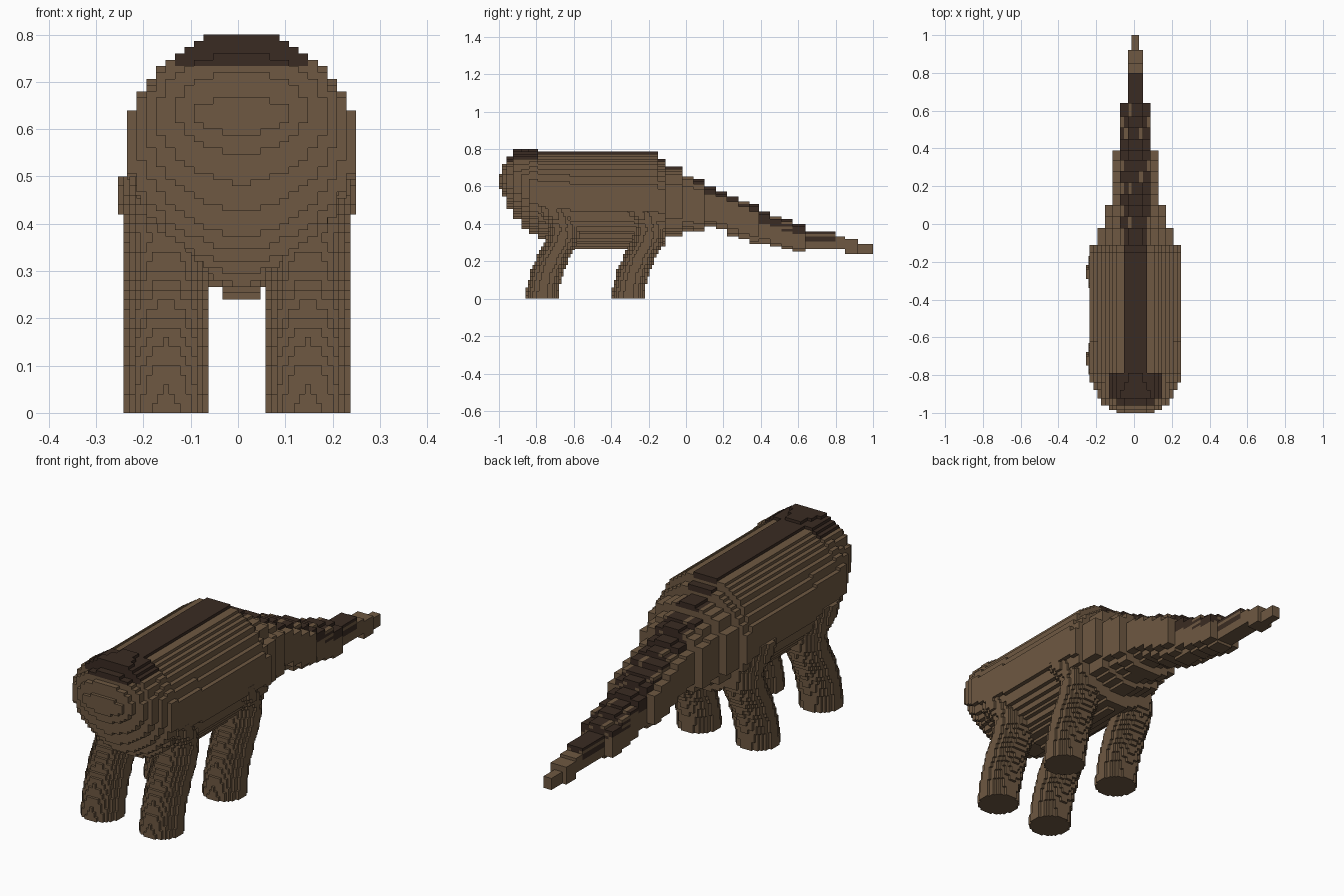
import bpy, bmesh, random

if "Cube" in bpy.data.objects:
    bpy.data.objects.remove(bpy.data.objects["Cube"])

random.seed(4)


def material(name, rgb):
    m = bpy.data.materials.new(name)
    m.diffuse_color = (*rgb, 1)
    m.use_nodes = True
    m.node_tree.nodes["Principled BSDF"].inputs["Base Color"].default_value = m.diffuse_color
    return m


BROWN = material("brown hide", (0.156, 0.099, 0.054))
DARK = material("dark brown back", (0.042, 0.024, 0.016))


def steps(a, b, n):
    return [a + (b - a) * i / n for i in range(n + 1)]


def voxel_object(name, xs, ys, zs, inside, is_dark=None):
    """Blocky solid: keep only the faces between filled and empty cells."""
    grid = (xs, ys, zs)
    filled = {}
    for i in range(len(xs) - 1):
        for j in range(len(ys) - 1):
            for k in range(len(zs) - 1):
                x, y, z = (xs[i] + xs[i+1]) / 2, (ys[j] + ys[j+1]) / 2, (zs[k] + zs[k+1]) / 2
                if inside(x, y, z, j):
                    filled[i, j, k] = int(bool(is_dark and is_dark(x, y, z, j)))
    bm = bmesh.new()
    verts = {}

    def vert(c):
        if c not in verts:
            verts[c] = bm.verts.new([grid[a][c[a]] for a in range(3)])
        return verts[c]

    for cell, colour in filled.items():
        for a in range(3):
            u, v = (a + 1) % 3, (a + 2) % 3
            for side in (0, 1):
                near = list(cell)
                near[a] += 2 * side - 1
                if tuple(near) in filled:
                    continue
                loop = []
                for du, dv in ((0, 0), (1, 0), (1, 1), (0, 1)):
                    c = list(cell)
                    c[a] += side
                    c[u] += du
                    c[v] += dv
                    loop.append(vert(tuple(c)))
                f = bm.faces.new(loop if side else loop[::-1])
                f.material_index = colour
    me = bpy.data.meshes.new(name)
    bm.to_mesh(me)
    bm.free()
    me.materials.append(BROWN)
    me.materials.append(DARK)
    ob = bpy.data.objects.new(name, me)
    bpy.context.collection.objects.link(ob)
    return ob


# Body and tail slabs: start y, top z, bottom z, half width
SLABS = [
    (-1.0, .67, .59, .10), (-.985, .72, .55, .14), (-.96, .76, .49, .18),
    (-.925, .80, .43, .205), (-.88, .795, .38, .225), (-.84, .79, .35, .245),
    (-.79, .78, .32, .245), (-.73, .78, .30, .245), (-.62, .78, .28, .245),
    (-.15, .74, .28, .245), (-.11, .70, .34, .20), (-.02, .655, .365, .17),
    (.04, .63, .36, .17), (.10, .595, .39, .125), (.16, .57, .37, .125),
    (.22, .55, .34, .125), (.28, .52, .32, .125), (.34, .50, .30, .125),
    (.39, .465, .30, .085), (.45, .44, .28, .085), (.51, .42, .27, .085),
    (.57, .40, .26, .085), (.64, .36, .27, .045), (.80, .33, .26, .045),
    (.85, .32, .24, .045), (.92, .287, .243, .022),
]
CX, COL = 0.0075, 0.0403


def in_body(x, y, z, j):
    _, top, bottom, hw = SLABS[j]
    d = abs(x - CX)
    if hw < .05:                              # square tail tip
        return d < hw and bottom < z < top
    if y > -.11:                              # wide block columns on the tail
        d = (int(d / COL) + .5) * COL - .01
    mid, hh = (top + bottom) / 2, (top - bottom) / 2
    n = 2 if z > mid or y > -.11 else 1.75
    return (d / hw) ** n + (abs(z - mid) * .97 / hh) ** n < 1


def dark_back(x, y, z, j):
    top, d = SLABS[j][1], abs(x - CX)
    if y < -.79:                              # crown patch
        return y > -.96 and d < .15 and z > (.735 if y < -.88 else .75)
    if y < -.02:                              # back stripe
        return d < .06 and z > top - .025
    if y < .80:                               # mottled tail top
        return z > top - .06 and d < .085 and (d < .03 or random.random() < .8)
    return False


voxel_object("body_and_tail", steps(CX - 12 * COL / 2, CX + 12 * COL / 2, 24),
             [s[0] for s in SLABS] + [1.0], steps(.24, .80, 42), in_body, dark_back)

# Legs: height, backward shift, radius along the bent centre line
LEG = [(0, 0, .089), (.08, .01, .088), (.16, .032, .088), (.24, .07, .09),
       (.32, .108, .088), (.38, .12, .085), (.44, .07, .10), (.52, .03, .10)]


def leg_at(z):
    for (z0, s0, r0), (z1, s1, r1) in zip(LEG, LEG[1:]):
        if z <= z1:
            t = (z - z0) / (z1 - z0)
            return s0 + (s1 - s0) * t, r0 + (r1 - r0) * t


def make_leg(name, cx, cy):
    def in_leg(x, y, z, j):
        shift, r = leg_at(z)
        return (x - cx) ** 2 + (y - cy - shift) ** 2 < r * r
    voxel_object(name, steps(cx - .102, cx + .102, 17), steps(cy - .10, cy + .224, 27),
                 steps(0, .50, 25), in_leg)


for end, y in (("front", -.77), ("back", -.31)):
    for side, x in (("left", .148), ("right", -.152)):
        make_leg(f"{end}_{side}_leg", x, y)
